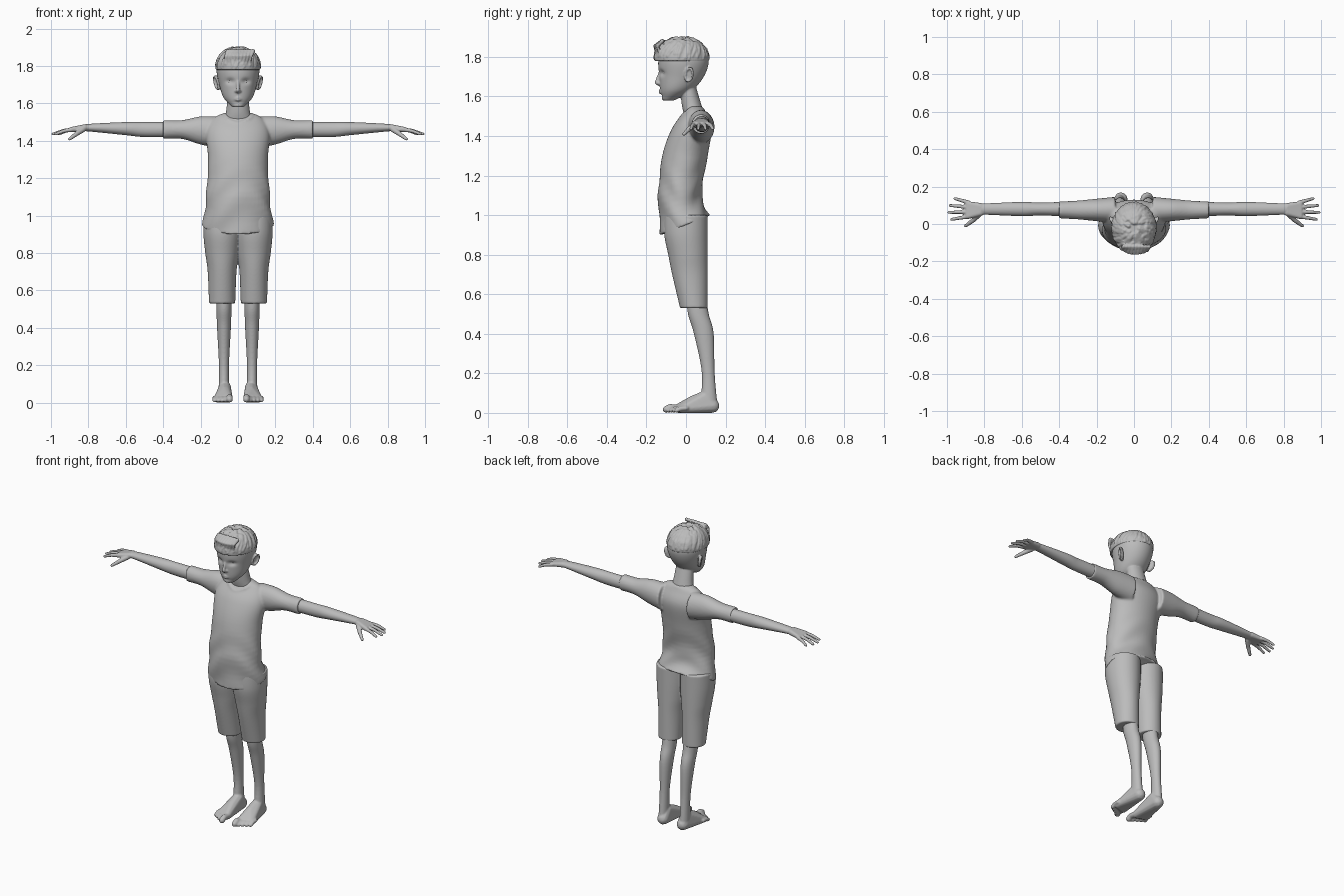
import bpy, bmesh, math, random
from mathutils import Vector

cube = bpy.data.objects.get("Cube")
if cube:
    bpy.data.objects.remove(cube, do_unlink=True)
random.seed(4)

colour = (0.5, 0.5, 0.5, 1)
grey = bpy.data.materials.new("plain grey")
grey.use_nodes = True
grey.diffuse_color = colour
grey.node_tree.nodes["Principled BSDF"].inputs["Base Color"].default_value = colour

ball = bmesh.new()
bmesh.ops.create_icosphere(ball, subdivisions=2, radius=1)
unit_ball = [v.co.copy() for v in ball.verts]
ball.free()


def blend(before, start, end, after, t):
    """Catmull-Rom value between start and end."""
    slope_in, slope_out = (end - before) / 2, (after - start) / 2
    rise = end - start
    return (start + t * slope_in + t * t * (3 * rise - 2 * slope_in - slope_out)
            + t ** 3 * (slope_in + slope_out - 2 * rise))


def smooth_rings(rings, steps):
    """Add rounded in-between cross-sections."""
    padded = [rings[0]] + rings + [rings[-1]]
    for group in zip(padded, padded[1:], padded[2:], padded[3:]):
        for step in range(steps):
            yield [blend(*values, step / steps) for values in zip(*group)]
    yield rings[-1]


def loft(bm, rings, axis="z", centre=0, side=1, sides=48, steps=7, shape=None):
    """Skin sections (position, half width, low, high) along an axis."""
    loops = []
    for position, half, low, high in smooth_rings(rings, steps):
        loop = []
        for k in range(sides):
            angle = 2 * math.pi * k / sides
            across = centre + half * math.cos(angle)
            depth = (low + high) / 2 + (high - low) / 2 * math.sin(angle)
            if axis == "z":
                point = Vector((across, depth, position))
            else:
                point = Vector((position, across, depth))
            if shape:
                shape(point, angle)
            point.x *= side
            loop.append(bm.verts.new(point))
        loops.append(loop)
    for lower, upper in zip(loops, loops[1:]):
        for k in range(sides):
            bm.faces.new((lower[k - 1], lower[k], upper[k], upper[k - 1]))
    bm.faces.new(loops[0])
    bm.faces.new(loops[-1])


def hull(bm, points, radii, side=1):
    """Convex skin around balls."""
    tmp = bmesh.new()
    for point, radius in zip(points, radii):
        for direction in unit_ball:
            co = Vector(point) + direction * radius
            tmp.verts.new((side * co.x, co.y, co.z))
    bmesh.ops.convex_hull(tmp, input=list(tmp.verts))
    copies = {v: bm.verts.new(v.co) for v in tmp.verts if v.link_faces}
    for face in tmp.faces:
        bm.faces.new([copies[v] for v in face.verts])
    tmp.free()


def chain(bm, points, thick, thin, side=1):
    """Rounded tube tapering from thick to thin."""
    last = len(points) - 1
    radii = [thick + (thin - thick) * i / last for i in range(last + 1)]
    for i in range(last):
        hull(bm, points[i:i + 2], radii[i:i + 2], side)


def part(name, bm, voxel, smooth=3, mirror=False):
    """Fuse the pieces into one soft skin."""
    bmesh.ops.recalc_face_normals(bm, faces=bm.faces)
    mesh = bpy.data.meshes.new(name)
    bm.to_mesh(mesh)
    bm.free()
    mesh.materials.append(grey)
    obj = bpy.data.objects.new(name, mesh)
    bpy.context.scene.collection.objects.link(obj)
    fuse = obj.modifiers.new("fuse", "REMESH")
    fuse.mode, fuse.voxel_size, fuse.use_smooth_shade = "VOXEL", voxel, True
    soften = obj.modifiers.new("soften", "SMOOTH")
    soften.factor, soften.iterations = 0.5, smooth
    if mirror:
        obj.modifiers.new("mirror", "MIRROR")


# Shirt: torso with soft folds and a hem that dips at the front
def drape(point, angle):
    waist = max(0, min(1, (1.3 - point.z) / 0.2))
    wave = 0.004 * waist * math.sin(38 * point.z + 3 * math.sin(angle * 2 + 1))
    hem = max(0, (1.1 - point.z) / 0.15)
    point += Vector((wave * math.cos(angle), wave * math.sin(angle), 0.4 * hem * point.y))

bm = bmesh.new()
loft(bm, [(0.95, 0.19, -0.13, 0.12), (1.1, 0.17, -0.14, 0.08), (1.3, 0.16, -0.12, 0.11),
          (1.44, 0.17, -0.07, 0.13), (1.52, 0.13, -0.01, 0.1), (1.55, 0.07, 0.01, 0.08)], shape=drape)
for side in (1, -1):
    loft(bm, [(0.1, 0.07, 1.36, 1.53), (0.2, 0.06, 1.38, 1.53), (0.3, 0.05, 1.41, 1.51),
              (0.4, 0.045, 1.41, 1.51)], axis="x", centre=0.075, side=side)
collar = []
for k in range(17):
    turn = math.pi * k / 8
    front = math.cos(turn)
    collar.append((0.08 * math.sin(turn), 0.03 - 0.06 * front, 1.535 - 0.04 * max(0, front) ** 2))
chain(bm, collar, 0.005, 0.005)
part("shirt", bm, 0.007)

# Shorts: two legs fusing at the hips
bm = bmesh.new()
for side in (1, -1):
    loft(bm, [(0.53, 0.07, -0.03, 0.11), (0.7, 0.077, -0.07, 0.11), (0.8, 0.09, -0.09, 0.11),
              (0.9, 0.1, -0.11, 0.11), (1, 0.1, -0.11, 0.11)], centre=0.085, side=side)
part("shorts", bm, 0.006)

# Legs with bare feet and toes
bm = bmesh.new()
loft(bm, [(0.03, 0.03, 0.07, 0.16), (0.2, 0.027, 0.08, 0.145), (0.4, 0.037, 0.04, 0.14),
          (0.5, 0.04, 0.01, 0.115), (0.6, 0.04, 0, 0.1)], centre=0.075)
heel, ankle, instep = (0.07, 0.134, 0.036), (0.07, 0.1, 0.08), (0.07, 0.04, 0.06)
hull(bm, [heel, ankle, instep, (0.05, -0.04, 0.023), (0.11, -0.02, 0.02)],
     [0.036, 0.034, 0.03, 0.023, 0.02])
for i in range(5):
    radius = 0.012 if i else 0.018
    x, tip = 0.045 + 0.02 * i, 0.013 * i - 0.1
    chain(bm, [(x, tip + 0.05, 0.024), (x, tip + 0.02, radius + 0.01), (x, tip, radius)], radius, radius)
part("legs_and_feet", bm, 0.005, mirror=True)

# Arms with open hands
bm = bmesh.new()
loft(bm, [(0.3, 0.04, 1.42, 1.5), (0.5, 0.035, 1.42, 1.5), (0.6, 0.038, 1.43, 1.5),
          (0.8, 0.03, 1.45, 1.49), (0.84, 0.03, 1.45, 1.48)], axis="x", centre=0.08)
hull(bm, [(0.82, 0.06, 1.47), (0.82, 0.095, 1.47), (0.89, 0.04, 1.46), (0.89, 0.11, 1.46)],
     [0.018, 0.018, 0.014, 0.012])
for i in range(4):
    knuckle = Vector((0.885, 0.04 + 0.025 * i, 1.46))
    tip = Vector((0.99 - 0.01 * (i - 1.2) ** 2, 0.025 + 0.037 * i, 1.436))
    bend = (knuckle + tip) / 2 + Vector((0, 0, 0.005))
    chain(bm, [knuckle, bend, tip], 0.012, 0.008)
chain(bm, [(0.83, 0.05, 1.46), (0.865, 0.016, 1.436), (0.9, -0.01, 1.41)], 0.016, 0.009)
part("arms_and_hands", bm, 0.004, mirror=True)


# Head: skull with eye sockets and chin crease, neck, nose, lips, ears
def press(point, x, z, push, width, height):
    if point.y < 0:
        point.y += push * math.exp(-((abs(point.x) - x) / width) ** 2 - ((point.z - z) / height) ** 2)

def face_form(point, angle):
    press(point, 0.042, 1.718, 0.014, 0.022, 0.014)
    press(point, 0, 1.605, 0.005, 0.03, 0.007)

bm = bmesh.new()
loft(bm, [(1.58, 0.03, -0.12, -0.06), (1.63, 0.077, -0.13, 0.03), (1.7, 0.1, -0.135, 0.09),
          (1.78, 0.115, -0.14, 0.115), (1.85, 0.1, -0.12, 0.09), (1.88, 0.05, -0.07, 0.04)],
     sides=72, steps=10, shape=face_form)
loft(bm, [(1.48, 0.09, 0, 0.1), (1.55, 0.065, -0.02, 0.08), (1.65, 0.055, -0.03, 0.05)])
nose_tip = (0, -0.149, 1.67)
hull(bm, [(0, -0.13, 1.725), nose_tip, (0, -0.138, 1.66)], [0.007, 0.01, 0.007])
for side in (1, -1):
    hull(bm, [nose_tip, (0.011, -0.133, 1.665)], [0.008, 0.008], side)
    mouth_corner = (0.021, -0.124, 1.624)
    for middle_z in (1.63, 1.617):
        chain(bm, [(0, -0.132, middle_z), mouth_corner], 0.006, 0.003, side)
    rim = []
    for k in range(9):
        turn = math.pi * k / 4
        rim.append(Vector((0.117 + 0.012 * math.cos(turn - 0.5), 0.015 + 0.02 * math.cos(turn),
                           1.71 + 0.035 * math.sin(turn + 0.2))))
    chain(bm, rim, 0.006, 0.006, side)
    hull(bm, [point - Vector((0.01, 0, 0)) for point in rim], [0.005] * len(rim), side)
part("head", bm, 0.0045)

# Eyes
bm = bmesh.new()
hull(bm, [(0.037, -0.102, 1.717), (0.047, -0.098, 1.717)], [0.016, 0.015])
part("eyes", bm, 0.003, mirror=True)


# Hair: rounded cap with locks swept from the crown and a fringe
def on_scalp(rise, turn):
    reach = math.cos(rise)
    return (0.12 * reach * math.sin(turn), -0.022 - 0.139 * reach * math.cos(turn),
            1.79 + 0.108 * math.sin(rise))

bm = bmesh.new()
cap = []
for k in range(8):
    rise = 0.2 * k - 0.1
    cap.append((on_scalp(rise, 0)[2], on_scalp(rise, math.pi / 2)[0],
                on_scalp(rise, 0)[1], on_scalp(rise, math.pi)[1]))
loft(bm, cap)
locks = 80
for i in range(locks):
    turn = 2 * math.pi * i / locks
    start, end = random.uniform(0.7, 1.4), random.uniform(0, 0.25)
    sweep, thick = random.uniform(-0.4, -0.1), random.uniform(0.007, 0.011)
    chain(bm, [on_scalp(start + (end - start) * k / 3, turn + sweep * k / 3) for k in range(4)],
          thick, thick / 2)
for i in range(9):
    x = 0.017 * i - 0.075
    curve = 4 * x * x
    chain(bm, [(x + 0.02, -0.12, 1.88), (x + 0.01, curve - 0.158, 1.855),
               (x, curve - 0.148, random.uniform(1.79, 1.81))], 0.011, 0.005)
part("hair", bm, 0.0045, smooth=1)
